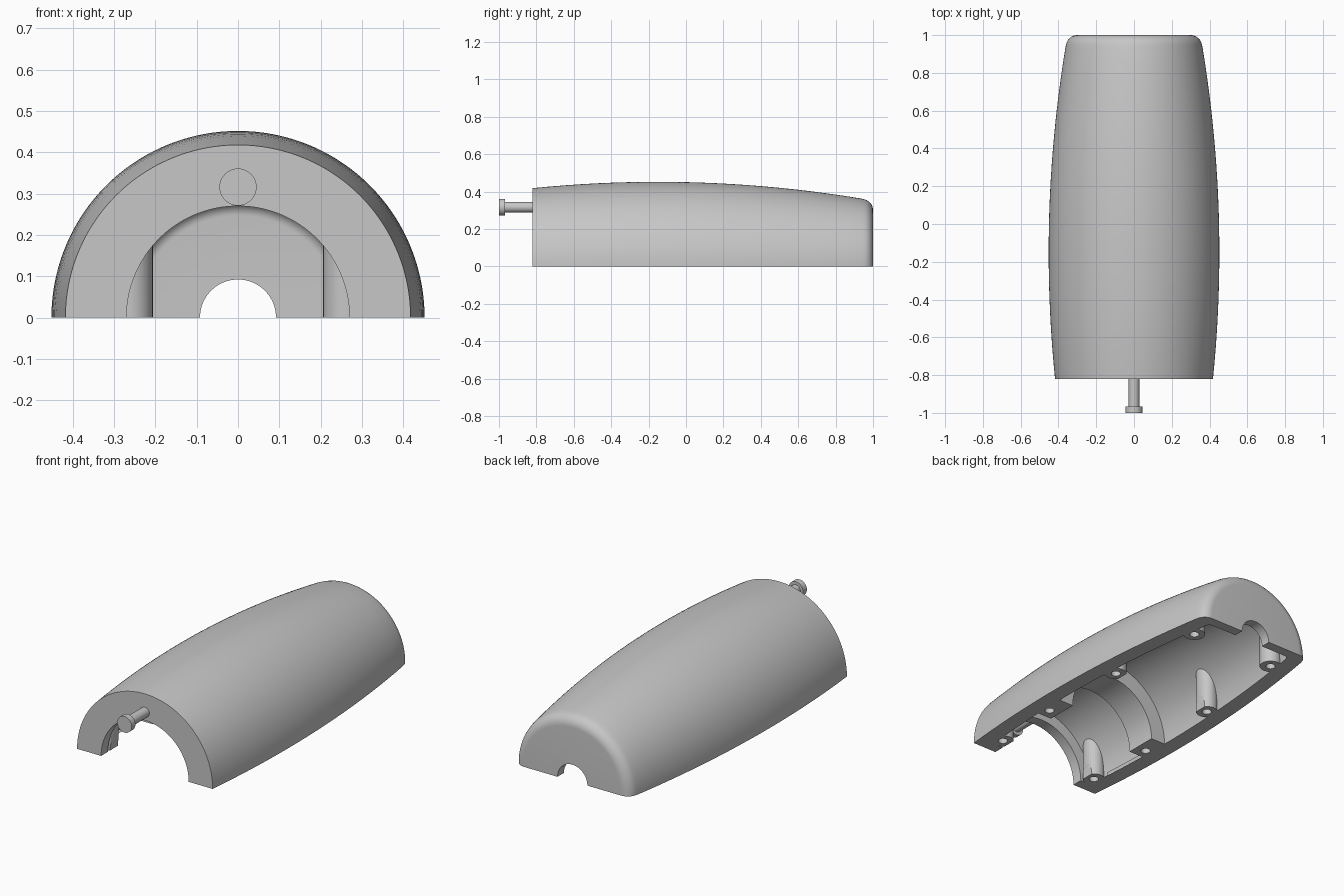
import bpy, bmesh, math
from mathutils import Vector, Matrix

cube = bpy.data.objects.get("Cube")
if cube:
    bpy.data.objects.remove(cube, do_unlink=True)

grey = bpy.data.materials.new("plain grey")
grey.use_nodes = True
grey.diffuse_color = (0.57, 0.57, 0.57, 1)
grey.node_tree.nodes["Principled BSDF"].inputs["Base Color"].default_value = (0.57, 0.57, 0.57, 1)


def add_object(name, bm):
    bmesh.ops.recalc_face_normals(bm, faces=bm.faces)
    mesh = bpy.data.meshes.new(name)
    bm.to_mesh(mesh)
    bm.free()
    mesh.materials.append(grey)
    obj = bpy.data.objects.new(name, mesh)
    bpy.context.collection.objects.link(obj)
    return obj


def turned(name, profile, half=False, height=0.0, steps=96):
    """Loft round or half-round sections (y, radius) along the y axis."""
    bm = bmesh.new()
    sweep = math.pi if half else 2 * math.pi
    count = steps + 1 if half else steps
    rings = [[bm.verts.new((r * math.cos(sweep * i / steps), y,
                            height + r * math.sin(sweep * i / steps)))
              for i in range(count)] for y, r in profile]
    for a, b in zip(rings, rings[1:]):
        for i in range(steps):
            j = (i + 1) % count
            bm.faces.new((a[i], a[j], b[j], b[i]))
    bm.faces.new(rings[0])
    bm.faces.new(rings[-1])
    if half:
        # One flat face closes the underside
        bm.faces.new([r[0] for r in rings] + [r[-1] for r in reversed(rings)])
    return add_object(name, bm)


def post(name, x, y, radius, bottom, top):
    """Upright cylinder."""
    bm = bmesh.new()
    bmesh.ops.create_cone(bm, cap_ends=True, segments=32, radius1=radius,
                          radius2=radius, depth=top - bottom,
                          matrix=Matrix.Translation(Vector((x, y, (top + bottom) / 2))))
    return add_object(name, bm)


def subtract(target, tool):
    """Cut the tool out of the target and discard the tool."""
    tool.hide_render = True
    mod = target.modifiers.new("cut", 'BOOLEAN')
    mod.operation = 'DIFFERENCE'
    mod.solver = 'EXACT'
    mod.object = tool
    graph = bpy.context.evaluated_depsgraph_get()
    mesh = bpy.data.meshes.new_from_object(target.evaluated_get(graph))
    target.modifiers.clear()
    target.data = mesh
    bpy.data.objects.remove(tool, do_unlink=True)


def bulge(y):
    return 0.452 - 0.0757 * (y + 0.15) ** 2


def span(a, b, n):
    return [a + (b - a) * i / n for i in range(n + 1)]


def rounded(y, r, size, start):
    """Quarter-round corner about (y, r), ending on a flat face."""
    return [(y + size * math.cos(math.radians(t)), r + size * math.sin(math.radians(t)))
            for t in span(start, 0, 8)]


FRONT, BACK, WALL, MOUTH = -0.82, 1.0, 0.09, 0.27
LIP_END, RIB_START, RIB_END, BACK_WALL = -0.76, -0.36, -0.18, 0.944

# Barrel-shaped half shell with a rounded back edge
outer = [(y, bulge(y)) for y in span(FRONT, 0.935, 20)]
outer += rounded(BACK - 0.06, 0.3, 0.06, 80)
shell = turned("half_shell", outer, half=True)

# Hollow with a middle rib, a rounded inner end and a small back opening
inner = [(y, bulge(y) - WALL) for y in span(LIP_END, RIB_START, 6)]
inner += [(RIB_START, MOUTH + 0.002), (RIB_END, MOUTH + 0.002)]
inner += [(y, bulge(y) - WALL) for y in span(RIB_END, 0.91, 14)]
inner += rounded(BACK_WALL - 0.03, 0.247, 0.03, 75)
inner += [(BACK_WALL, 0.092), (BACK + 0.2, 0.092)]
hollow = turned("hollow_cutter", inner, steps=128)

# Screw bosses along both sides, left standing in the hollow
screws = [(0.314, -0.705), (0.332, -0.3), (0.314, 0.225), (0.263, 0.81)]
for x, y in screws:
    for side in (-1, 1):
        subtract(hollow, post("boss_cutter", side * x, y, 0.057, -0.8, 0.8))
subtract(shell, hollow)

# Round bore through the front lip, trimming the boss tips
subtract(shell, turned("bore_cutter", [(FRONT - 0.2, MOUTH), (0.4, MOUTH)], steps=128))

# Blind screw holes in the rim
for x, y in screws:
    for side in (-1, 1):
        subtract(shell, post("hole_cutter", side * x, y, 0.025, -0.1, 0.1))

# Headed pin on the front face
pin = turned("front_pin", [(-1, 0.045), (-0.967, 0.045), (-0.967, 0.028),
                           (FRONT + 0.02, 0.028)], height=0.316, steps=32)

for obj in (shell, pin):
    bpy.ops.object.select_all(action='DESELECT')
    obj.select_set(True)
    bpy.context.view_layer.objects.active = obj
    bpy.ops.object.shade_smooth_by_angle(angle=math.radians(30))
